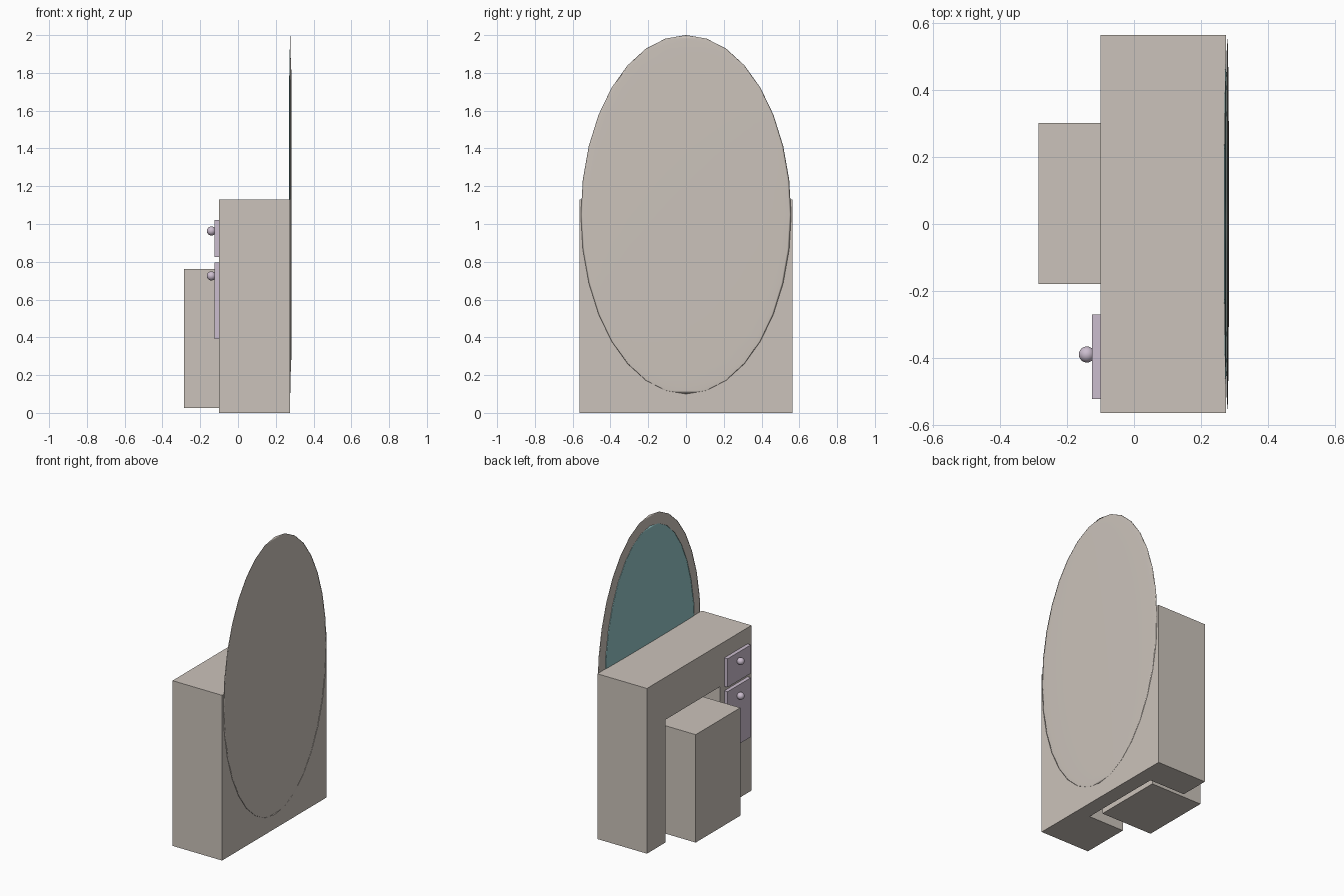
import bpy, bmesh
from mathutils import Matrix, Vector

if "Cube" in bpy.data.objects:
    bpy.data.objects.remove(bpy.data.objects["Cube"])


def material(name, rgb):
    m = bpy.data.materials.new(name)
    m.diffuse_color = (*rgb, 1)
    m.use_nodes = True
    m.node_tree.nodes["Principled BSDF"].inputs["Base Color"].default_value = m.diffuse_color
    return m


STONE = material("warm grey", (0.60, 0.545, 0.495))
LILAC = material("pale lilac", (0.60, 0.51, 0.62))
GLASS = material("teal glass", (0.30, 0.56, 0.57))


def finish(name, bm, mat):
    me = bpy.data.meshes.new(name)
    bm.to_mesh(me)
    bm.free()
    ob = bpy.data.objects.new(name, me)
    bpy.context.collection.objects.link(ob)
    if mat:
        me.materials.append(mat)
    return ob


def box(name, lo, hi, mat=None):
    lo, hi = Vector(lo), Vector(hi)
    bm = bmesh.new()
    bmesh.ops.create_cube(bm, size=1, matrix=Matrix.Translation((lo + hi) / 2)
                          @ Matrix.Diagonal((*(hi - lo), 1)))
    return finish(name, bm, mat)


def ball(name, centre, radii, mat):
    bm = bmesh.new()
    bmesh.ops.create_uvsphere(bm, u_segments=32, v_segments=16, radius=1,
                              matrix=Matrix.Translation(centre)
                              @ Matrix.Diagonal((*radii, 1)))
    ob = finish(name, bm, mat)
    ob.data.shade_smooth()
    return ob


# Cabinet with a knee recess open to the front and floor
cabinet = box("cabinet", (-0.10, -0.565, 0), (0.275, 0.565, 1.13), STONE)
cutter = box("knee_recess_cutter", (-0.3, -0.227, -0.1), (0.17, 0.362, 0.84))
cutter.hide_render = True
cutter.hide_viewport = True
cut = cabinet.modifiers.new("knee_recess", 'BOOLEAN')
cut.operation = 'DIFFERENCE'
cut.solver = 'EXACT'
cut.object = cutter

# Block stool tucked into the recess
box("stool", (-0.285, -0.18, 0.025), (0.105, 0.302, 0.763), STONE)

# Drawer fronts and knobs
for part, z0, z1, zk in (("lower", 0.39, 0.795, 0.725), ("upper", 0.825, 1.02, 0.963)):
    box(part + "_drawer", (-0.125, -0.523, z0), (-0.098, -0.271, z1), LILAC)
    ball(part + "_knob", (-0.141, -0.39, zk), (0.024, 0.024, 0.024), LILAC)

# Thin lens-shaped mirror: frame and glass
ball("mirror_frame", (0.279, 0, 1.05), (0.005, 0.557, 0.95), STONE)
ball("mirror_glass", (0.274, 0, 1.05), (0.005, 0.485, 0.875), GLASS)
